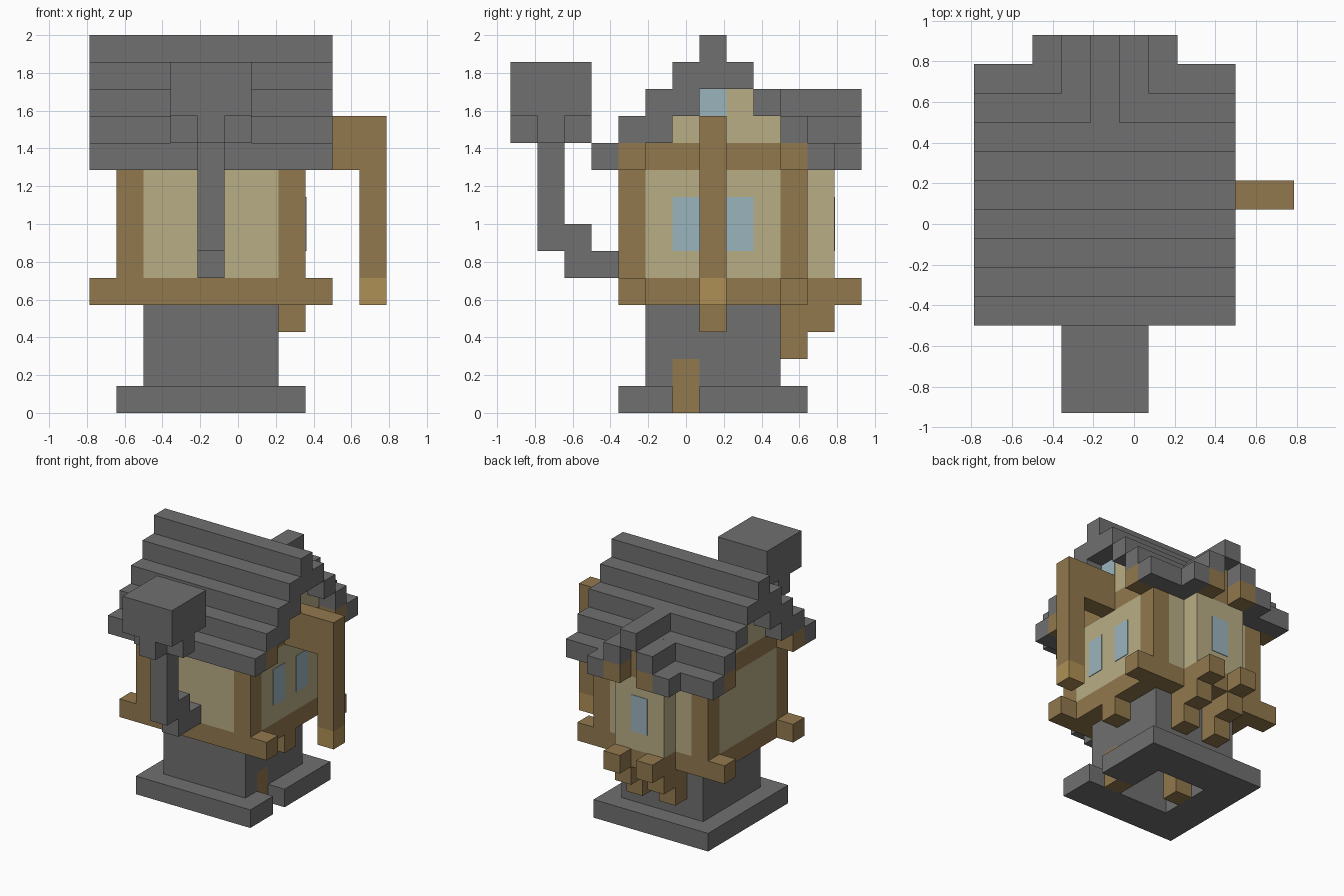
import bpy
import bmesh
from mathutils import Matrix, Vector

cube = bpy.data.objects.get("Cube")
if cube:
    bpy.data.objects.remove(cube, do_unlink=True)

# Everything sits on a cell grid; the corner of cell (0, 0, 0) is ORIGIN
CELL = 1 / 7
ORIGIN = Vector((-5.5, -6.5, 0))


def material(name, colour):
    mat = bpy.data.materials.new(name)
    mat.use_nodes = True
    rgba = (*colour, 1)
    mat.diffuse_color = rgba
    shader = mat.node_tree.nodes["Principled BSDF"]
    shader.inputs["Base Color"].default_value = rgba
    shader.inputs["Roughness"].default_value = 0.9
    return mat


stone = material("grey stone", (0.16, 0.16, 0.16))
timber = material("brown timber", (0.29, 0.19, 0.077))
pale_timber = material("pale timber", (0.43, 0.28, 0.093))
plaster = material("cream plaster", (0.48, 0.42, 0.235))
glass = material("pale blue glass", (0.33, 0.455, 0.515))


def part(name, mat, *boxes):
    """One object made of boxes, each given as x, y and z ranges in cells."""
    bm = bmesh.new()
    for ranges in boxes:
        low = Vector([r[0] for r in ranges])
        high = Vector([r[1] for r in ranges])
        centre = ((low + high) / 2 + ORIGIN) * CELL
        size = (high - low) * CELL
        bmesh.ops.create_cube(
            bm, size=1, matrix=Matrix.Translation(centre) @ Matrix.Diagonal((*size, 1)))
    mesh = bpy.data.meshes.new(name)
    bm.to_mesh(mesh)
    bm.free()
    mesh.materials.append(mat)
    obj = bpy.data.objects.new(name, mesh)
    bpy.context.scene.collection.objects.link(obj)
    return obj


def cell(i, count=1):
    return (i, i + count)


HOUSE_X, HOUSE_Y = (1, 8), (4, 11)
INNER_X, INNER_Y = (2, 7), (5, 10)
EAVES_X = (0, 9)
BAY_X = (3, 6)
WALL_Z = (5, 9)
SILL_Z, LINTEL_Z = cell(4), cell(9)

# Stone foot ring, with a slot in front of the door
FOOT_Z = cell(0)
part("foot_ring", stone,
     (HOUSE_X, cell(4), FOOT_Z), (HOUSE_X, cell(10), FOOT_Z),
     (cell(1), INNER_Y, FOOT_Z),
     (cell(7), cell(5), FOOT_Z), (cell(7), (7, 10), FOOT_Z))

# Hollow tower
TOWER_Z = (0, 4)
part("tower_walls", stone,
     (INNER_X, cell(5), TOWER_Z), (INNER_X, cell(9), TOWER_Z),
     (cell(2), (6, 9), TOWER_Z),
     (cell(6), cell(6), (2, 4)), (cell(6), (7, 9), TOWER_Z))
part("door", timber, (cell(6), cell(6), (0, 2)))
part("inner_post", timber, (cell(3), cell(7), (0, 2)))

# Floor and lintel frames with beam ends past the walls
for name, level in (("floor", SILL_Z), ("lintel", LINTEL_Z)):
    part(name + "_frame", timber, (HOUSE_X, INNER_Y, level))
    for side, y in (("front", 4), ("back", 10)):
        part(f"{side}_{name}_beam", timber, (EAVES_X, cell(y), level))

# Corner posts and plaster walls
part("corner_posts", timber,
     *[(cell(x), cell(y), WALL_Z) for x in (1, 7) for y in (4, 10)])
part("house_walls", plaster,
     (INNER_X, HOUSE_Y, WALL_Z),
     *[(cell(x), INNER_Y, WALL_Z) for x in (1, 7)])
part("gable_walls", plaster,
     (HOUSE_X, (6, 10), cell(10)), (HOUSE_X, (7, 9), cell(11)))

# Windows on the side wall and gable
THIN = 0.03
PANE_X = (8, 8 + THIN)
PANE_Z = (6, 8)
part("side_windows", glass, *[(PANE_X, cell(y), PANE_Z) for y in (6, 8)])
part("gable_window", glass, (PANE_X, cell(7), cell(11)))

# Stepped main roof
part("roof_front_slope", stone,
     (EAVES_X, cell(3), LINTEL_Z),
     *[(EAVES_X, cell(4 + i, 2), cell(10 + i)) for i in range(2)])
part("roof_ridge", stone,
     (EAVES_X, (6, 9), cell(12)), (EAVES_X, cell(7), cell(13)))
part("roof_back_slope", stone,
     *[(EAVES_X, cell(9 + i), cell(11 - i)) for i in range(2)],
     *[(cell(x, 3), cell(11), LINTEL_Z) for x in (0, 6)])

# Back bay with window, gable and beam ends
part("bay_walls", plaster, (BAY_X, cell(11), WALL_Z))
part("bay_window", glass, (cell(4), (12, 12 + THIN), PANE_Z))
part("bay_floor", timber, (BAY_X, cell(11), SILL_Z))
part("bay_gable", timber,
     (BAY_X, cell(11), LINTEL_Z), (cell(4), cell(11), cell(10)))
for side, x in (("right", 3), ("left", 5)):
    part(f"bay_{side}_beam_ends", timber,
         *[(cell(x), cell(12), level) for level in (SILL_Z, LINTEL_Z)])
    part(f"bay_{side}_bracket", timber,
         (cell(x), cell(10, 2), cell(3)), (cell(x), cell(10), cell(2)))

# Stepped bay roof, mirrored about its ridge
part("bay_roof_ridge", stone, (cell(4), (10, 13), cell(11)))
for side, sign in (("right", -1), ("left", 1)):
    part(f"bay_roof_{side}_slope", stone,
         *[(cell(4 + sign * i), (10 + i, 13), cell(11 - i)) for i in (1, 2)])

# Chimney: bent pipe, flared collar and block head
PIPE_X = cell(4)
part("chimney_pipe", stone,
     (PIPE_X, cell(2, 2), cell(5)), (PIPE_X, cell(2), cell(6)),
     (PIPE_X, cell(1), (6, 10)))
part("chimney_collar", stone,
     (BAY_X, cell(1), cell(10)),
     *[(PIPE_X, cell(y), cell(10)) for y in (0, 2)])
part("chimney_head", stone, (BAY_X, (0, 3), (11, 13)))

# Hanging post on an arm, and the small bracket under the floor
POST_Y = cell(7)
part("hanging_arm", timber, ((8, 10), POST_Y, (9, 11)))
part("hanging_post", timber, (cell(10), POST_Y, (5, 11)))
part("hanging_post_tip", pale_timber, (cell(10), POST_Y, SILL_Z))
part("side_bracket", timber, (cell(7), POST_Y, cell(3)))
